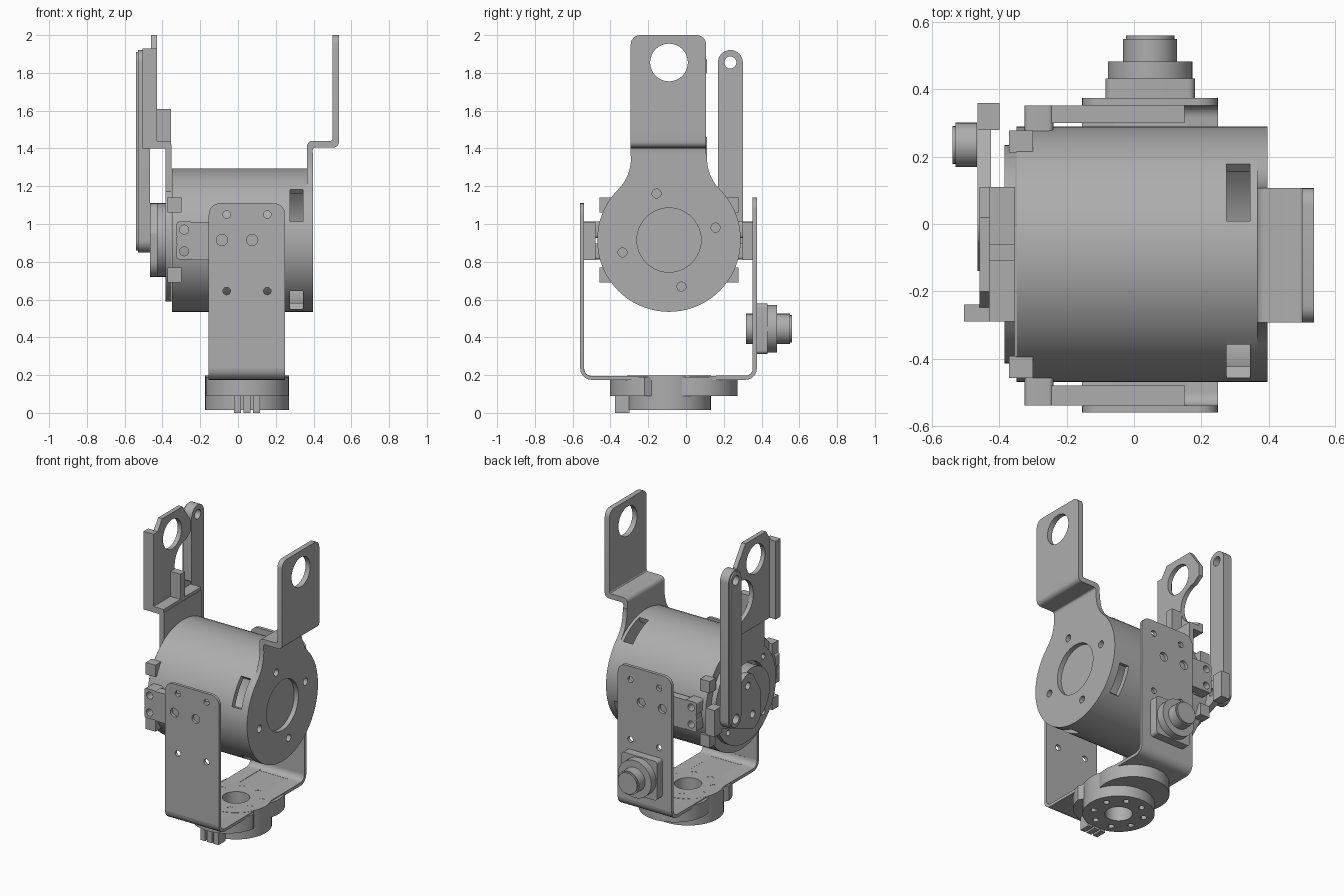
import bpy, bmesh, math
from math import sin, cos, radians

cube = bpy.data.objects.get("Cube")
if cube:
    bpy.data.objects.remove(cube)

GREY = (0.42, 0.42, 0.42, 1)
grey = bpy.data.materials.new("machined grey")
grey.use_nodes = True
grey.diffuse_color = GREY
grey.node_tree.nodes["Principled BSDF"].inputs["Base Color"].default_value = GREY

CY, CZ = -0.09, 0.915      # motor axis
BX = 0.048                 # bracket centre line
HEAD_Z = 1.855             # height of the upper pivot holes


def arc(u, v, r, a0, a1, n=12):
    return [(u + r * cos(radians(a0 + (a1 - a0) * i / n)),
             v + r * sin(radians(a0 + (a1 - a0) * i / n))) for i in range(n + 1)]


def circle(u, v, r, n=32):
    return arc(u, v, r, 0, 360, n)[:-1]


def ring_points(u, v, r, start, count):
    step = 360 / count
    return [(u + r * cos(radians(start + step * i)),
             v + r * sin(radians(start + step * i))) for i in range(count)]


def rounded(u0, v0, u1, v1, low, top):
    pts = []
    for u, v, r, a in ((u0, v0, low, 180), (u1, v0, low, 270), (u1, v1, top, 0), (u0, v1, top, 90)):
        if r:
            cu = u + r if u == u0 else u - r
            cv = v + r if v == v0 else v - r
            pts += arc(cu, cv, r, a, a + 90, 6)
        else:
            pts.append((u, v))
    return pts


def plate(name, loops, axis, a, b):
    """Extrude an outline with holes from a to b along an axis."""
    curve = bpy.data.curves.new(name, "CURVE")
    curve.dimensions = "2D"
    curve.fill_mode = "BOTH"
    curve.extrude = (b - a) / 2
    for loop in loops:
        spline = curve.splines.new("POLY")
        spline.points.add(len(loop) - 1)
        for p, (u, v) in zip(spline.points, loop):
            p.co = (u, v, 0, 1)
        spline.use_cyclic_u = True
    temp = bpy.data.objects.new(name, curve)
    mesh = bpy.data.meshes.new_from_object(temp)
    bpy.data.objects.remove(temp)
    bpy.data.curves.remove(curve)
    bm = bmesh.new()
    bm.from_mesh(mesh)
    mid = (a + b) / 2
    for vert in bm.verts:
        u, v, w = vert.co
        w += mid
        vert.co = {"x": (w, u, v), "y": (u, w, v), "z": (u, v, w)}[axis]
    bmesh.ops.remove_doubles(bm, verts=bm.verts, dist=0.00005)
    bmesh.ops.recalc_face_normals(bm, faces=bm.faces)
    bm.to_mesh(mesh)
    bm.free()
    mesh.materials.clear()
    mesh.materials.append(grey)
    obj = bpy.data.objects.new(name, mesh)
    bpy.context.collection.objects.link(obj)
    bpy.ops.object.select_all(action="DESELECT")
    obj.select_set(True)
    bpy.context.view_layer.objects.active = obj
    bpy.ops.object.shade_smooth_by_angle(angle=radians(30))
    return obj


def box(name, x0, x1, y0, y1, z0, z1):
    return plate(name, [[(x0, y0), (x1, y0), (x1, y1), (x0, y1)]], "z", z0, z1)


# Hollow motor casing with four windows near one end
R, INNER = 0.38, 0.345
plate("motor_casing", [circle(CY, CZ, R, 72), circle(CY, CZ, INNER, 72)], "x", -0.35, 0.275)
for i in range(4):
    a = 75 + 90 * i
    plate(f"casing_window_post_{i}", [arc(CY, CZ, R, a, a + 60) + arc(CY, CZ, INNER, a + 60, a)],
          "x", 0.275, 0.345)
plate("casing_end_disc", [circle(CY, CZ, R, 72)], "x", 0.345, 0.366)
plate("casing_rear_disc", [circle(CY, CZ, INNER, 72)], "x", -0.35, -0.33)

# Wide arm: drilled disc, neck, bend and upright
flare = [(0.2 * t * t + 0.4 * t * (1 - t) + 0.269 * (1 - t) ** 2,
          0.45 * t * t + 0.67 * t * (1 - t) + 0.269 * (1 - t) ** 2) for t in [k / 8 for k in range(1, 9)]]
flare.append((0.2, 0.455))
outline = arc(CY, CZ, R, 135, 405, 54)
outline += [(CY + u, CZ + v) for u, v in flare] + [(CY - u, CZ + v) for u, v in reversed(flare)]
bolts = [circle(u, v, 0.024, 16) for u, v in ring_points(CY, CZ, 0.255, 15, 4)]
plate("arm_disc", [outline, circle(CY, CZ, 0.17, 48)] + bolts, "x", 0.365, 0.397)
bend = [(0.365, 1.36)] + arc(0.395, 1.41, 0.03, 180, 90, 5) + arc(0.49, 1.45, 0.01, 270, 360, 3)
bend += [(0.5, 1.48), (0.535, 1.48)] + arc(0.505, 1.435, 0.03, 0, -90, 5)
bend += arc(0.41, 1.39, 0.015, 90, 180, 3) + [(0.397, 1.36)]
plate("arm_bend", [bend], "y", -0.293, 0.107)
plate("arm_upright", [rounded(-0.293, 1.47, 0.107, 2, 0, 0.05), circle(CY, HEAD_Z, 0.1)], "x", 0.5, 0.535)

# Narrow arm: disc, neck, shelf, gusset, flange and chamfered head
low = arc(CY, CZ, 0.325, 128, 412, 56) + [(0.11, 1.42), (-0.29, 1.42)]
rear_bolts = [circle(u, v, 0.02, 12) for u, v in ring_points(CY, CZ, 0.265, 45, 4)]
plate("rear_disc", [low, circle(CY, CZ, 0.215, 48)] + rear_bolts, "x", -0.385, -0.352)
box("rear_shelf", -0.46, -0.355, -0.29, 0.11, 1.4, 1.44)
box("rear_gusset", -0.43, -0.355, -0.11, -0.06, 1.43, 1.61)
box("rear_flange", -0.505, -0.43, -0.29, -0.24, 1.4, 1.93)
head = [(-0.29, 1.4), (0.11, 1.4), (0.11, 1.46)] + arc(0.07, 1.63, 0.135, 245, 95, 14)
head += [(0.11, 1.8), (0.11, 1.87), (0.02, 2), (-0.2, 2), (-0.29, 1.87)]
plate("rear_head", [head, circle(CY, HEAD_Z, 0.1)], "x", -0.46, -0.43)

# Clip hooks around the rear rim
for sy in (-1, 1):
    for sz in (-1, 1):
        y, z = CY + sy * 0.335, CZ + sz * 0.185
        box("rim_clip", -0.372, -0.3, y - 0.033, y + 0.033, z - 0.04, z + 0.04)

# Crank and push rod
plate("crank_hub", [circle(CY, CZ, 0.195, 48), circle(CY, CZ, 0.07)], "x", -0.43, -0.352)
crank = arc(-0.05, 0.81, 0.09, 180, 270, 6) + arc(0.235, 0.91, 0.075, -70, 70, 10)
crank += arc(0.0, 1.03, 0.08, 45, 135, 6) + [(-0.14, 0.95)]
crank_holes = [circle(u, v, 0.025, 16) for u, v in ((-0.05, 0.82), (0, 1.03), (0.235, 0.91))]
plate("crank", [crank] + crank_holes, "x", -0.465, -0.425)
box("crank_stop", -0.465, -0.4, 0.28, 0.36, 0.82, 1.0)
rod = arc(0.235, 0.915, 0.066, 180, 360, 16) + arc(0.235, HEAD_Z, 0.066, 0, 180, 16)
pins = [circle(0.235, z, 0.032, 20) for z in (0.915, HEAD_Z)]
plate("push_rod", [rod] + pins, "x", -0.53, -0.466)
slim = arc(0.235, 0.915, 0.056, 180, 360, 16) + arc(0.235, HEAD_Z, 0.056, 0, 180, 16)
plate("push_rod_face", [slim] + pins, "x", -0.54, -0.53)

# U bracket: two drilled uprights joined by a bent base
screws = [(x, z, 0.02) for x in (-0.06, 0.155) for z in (0.645, 1.05)]
screws += [(x, 0.915, 0.03) for x in (-0.085, 0.075)]
holes = [circle(x, z, r, 16) for x, z, r in screws]
plate("front_upright", [rounded(-0.155, 0.235, 0.25, 1.11, 0, 0.06)] + holes, "y", -0.56, -0.54)
plate("back_upright", [rounded(-0.155, 0.235, 0.25, 1.14, 0, 0.06)] + holes, "y", 0.353, 0.375)
base = arc(-0.5, 0.235, 0.06, 180, 270, 6) + arc(0.315, 0.235, 0.06, 270, 360, 6)
base += arc(0.315, 0.235, 0.038, 360, 270, 6) + arc(-0.5, 0.235, 0.04, 270, 180, 6)
plate("bracket_base_front", [base], "x", -0.155, BX - 0.11)
plate("bracket_base_back", [base], "x", BX + 0.11, 0.25)
box("bracket_base_front_strip", BX - 0.11, BX + 0.11, -0.5, -0.2, 0.175, 0.195)
box("bracket_base_back_strip", BX - 0.11, BX + 0.11, 0.02, 0.315, 0.175, 0.195)
for y0, y1, side in ((-0.56, -0.5, 0), (0.315, 0.375, 1)):
    c = 0.315 if side else -0.5
    s = (270, 360) if side else (180, 270)
    strip = arc(c, 0.235, 0.06, *s, 6) + arc(c, 0.235, 0.039, *s[::-1], 6)
    plate("base_bend", [strip], "x", BX - 0.11, BX + 0.11)

# Side mounts with two eared lugs between the motor and each upright
for name, y0, y1, ear in (("front", -0.54, -0.455, -0.48), ("back", 0.275, 0.353, 0.3)):
    inner = (y0, ear) if name == "front" else (ear, y1)
    box(name + "_mount", -0.245, 0.15, *inner, 0.81, 1.01)
    box(name + "_mount_web", -0.325, -0.24, *inner, 0.895, 0.93)
    for z in (0.855, 0.97):
        ear_shape = [rounded(-0.325, z - 0.043, -0.24, z + 0.043, 0.015, 0.015), circle(-0.285, z, 0.024, 16)]
        plate(name + "_mount_ear", ear_shape, "y", y0, y1)

# Turntable under the bracket: two upper lobes, drilled lower disc and toothed lug
ring = [circle(u, v, 0.02, 12) for u, v in ring_points(BX, CY, 0.16, 22, 8)]
bore = circle(BX, CY, 0.085)
plate("turntable_disc", [circle(BX, CY, 0.222, 48), bore] + ring, "z", 0.015, 0.197)
for name, y, start in (("back_lobe", 0.05, -39), ("front_lobe", -0.18, 0)):
    if name == "back_lobe":
        lobe = arc(BX, y, 0.222, -20, 200, 36) + arc(BX, CY, 0.2, 160, 20, 16)
    else:
        lobe = arc(BX, y, 0.222, 190, 350, 36) + arc(BX, CY, 0.2, -20, -160, 16)
    plate(name, [lobe], "z", 0.09, 0.19)
box("lug_block", -0.02, 0.116, -0.345, -0.29, 0.015, 0.09)
for x in (-0.02, 0.03, 0.08):
    box("lug_tooth", x, x + 0.036, -0.375, -0.3, 0, 0.09)

# Round push connector on the back upright
SX, SZ = 0.048, 0.445
plate("connector_nut", [circle(SX, SZ, 0.08)], "y", 0.318, 0.36)
plate("connector_flange", [rounded(SX - 0.133, SZ - 0.133, SX + 0.133, SZ + 0.133, 0.02, 0.02)], "y", 0.37, 0.432)
plate("connector_collar", [circle(SX, SZ, 0.126, 40)], "y", 0.432, 0.483)
plate("connector_tip", [circle(SX, SZ, 0.08)], "y", 0.483, 0.55)
plate("connector_tip_face", [circle(SX, SZ, 0.072)], "y", 0.55, 0.56)
